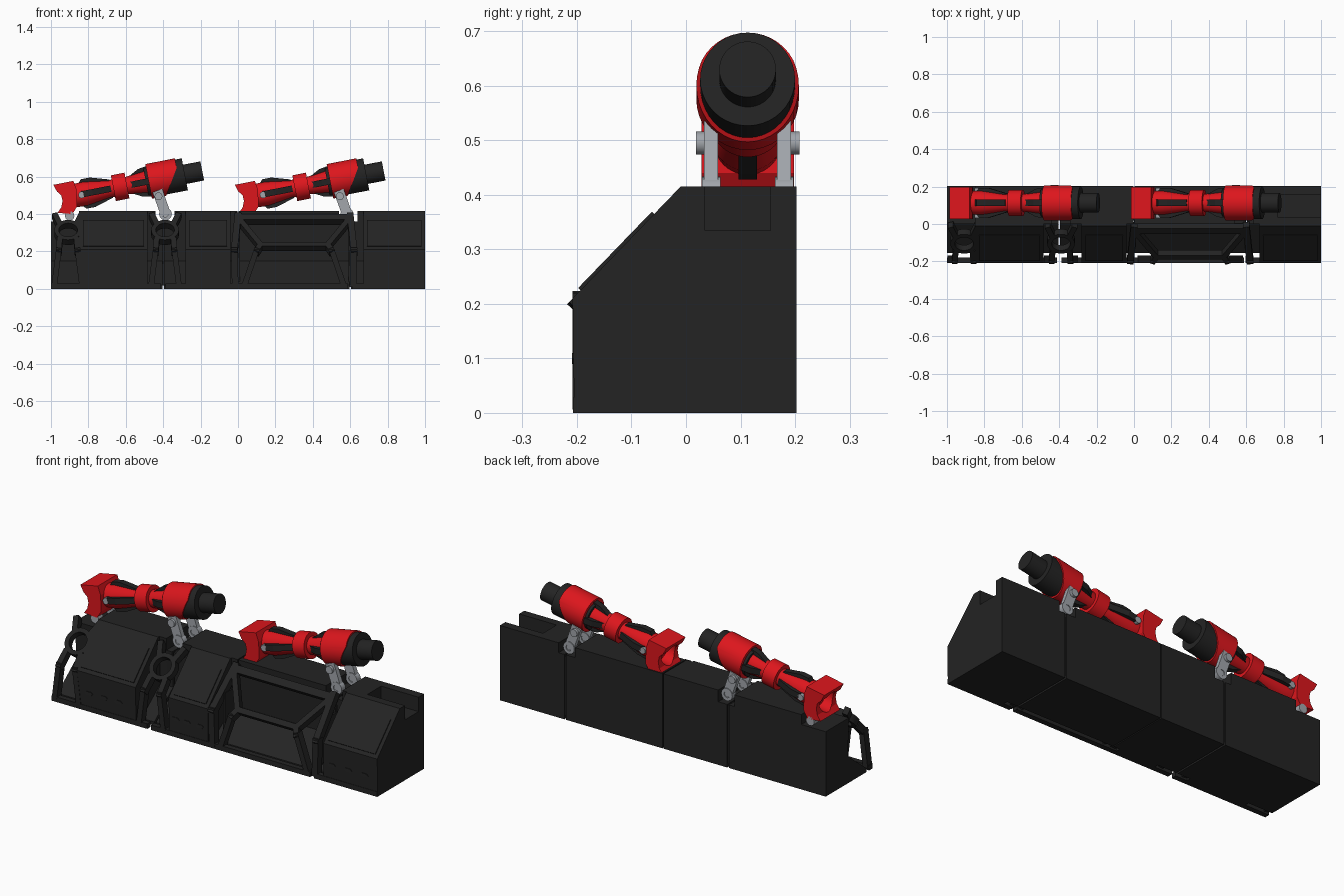
import bpy, bmesh, math
from mathutils import Matrix, Vector

if "Cube" in bpy.data.objects:
    bpy.data.objects.remove(bpy.data.objects["Cube"])


def material(name, rgb):
    m = bpy.data.materials.new(name)
    m.diffuse_color = (*rgb, 1)
    m.use_nodes = True
    m.node_tree.nodes["Principled BSDF"].inputs["Base Color"].default_value = m.diffuse_color
    return m


BLACK = material("black_metal", (0.017, 0.017, 0.017))
RED = material("red_paint", (0.72, 0.008, 0.012))
GREY = material("grey_steel", (0.36, 0.38, 0.41))
I = Matrix.Identity(4)


def finish(name, bm, mat, M=I, smooth=False):
    bmesh.ops.recalc_face_normals(bm, faces=bm.faces)
    if smooth:
        for f in bm.faces:
            f.smooth = True
        for e in bm.edges:
            e.smooth = e.calc_face_angle(0) < 0.55
    me = bpy.data.meshes.new(name)
    bm.to_mesh(me)
    bm.free()
    ob = bpy.data.objects.new(name, me)
    ob.matrix_world = M
    me.materials.append(mat)
    bpy.context.collection.objects.link(ob)
    return ob


def prism(name, pts, axis, a, b, mat, M=I):
    """Extrude a 2D outline along x (points are y,z) or y (points are x,z)."""
    bm = bmesh.new()
    put = (lambda p: (a, p[0], p[1])) if axis == 'x' else (lambda p: (p[0], a, p[1]))
    f = bm.faces.new([bm.verts.new(put(p)) for p in pts])
    r = bmesh.ops.extrude_face_region(bm, geom=[f])
    vec = (b - a, 0, 0) if axis == 'x' else (0, b - a, 0)
    bmesh.ops.translate(bm, verts=[g for g in r['geom'] if isinstance(g, bmesh.types.BMVert)], vec=vec)
    return finish(name, bm, mat, M)


def box(name, x, y, z, mat, M=I):
    return prism(name, [(y[0], z[0]), (y[1], z[0]), (y[1], z[1]), (y[0], z[1])], 'x', x[0], x[1], mat, M)


def lathe(name, prof, mat, M=I, closed=False, steps=40, cut=None):
    """Revolve (u, radius) points about the local x axis."""
    bm = bmesh.new()
    vs = [bm.verts.new((u, 0, r)) for u, r in prof]
    es = [bm.edges.new(p) for p in zip(vs, vs[1:])]
    if closed:
        es.append(bm.edges.new((vs[-1], vs[0])))
    bmesh.ops.spin(bm, geom=vs + es, cent=(0, 0, 0), axis=(1, 0, 0), angle=2 * math.pi, steps=steps)
    bmesh.ops.remove_doubles(bm, verts=bm.verts, dist=1e-5)
    if cut:
        r = bmesh.ops.bisect_plane(bm, geom=bm.verts[:] + bm.edges[:] + bm.faces[:], plane_co=cut[0],
                                   plane_no=cut[1], clear_outer=True)
        bmesh.ops.holes_fill(bm, edges=[e for e in bm.edges if e.is_boundary], sides=0)
    return finish(name, bm, mat, M, True)


def disc(u0, u1, r):
    return [(u0, 0), (u0, r), (u1, r), (u1, 0)]


# Front skin of the base: vertical below the fold, sloped above it
FOLD, SLOPE = 0.21, 0.198 / 0.205


def skin(x, z):
    return Vector((x, -0.208 + max(0, z - FOLD) * SLOPE, z))


N_UP = Vector((0, -1, SLOPE)).normalized()
N_LOW = Vector((0, -1, 0))


def strut(name, path, w=0.03, t=0.04):
    for (x0, z0), (x1, z1) in zip(path, path[1:]):
        p, q = skin(x0, z0), skin(x1, z1)
        n = N_UP if max(z0, z1) > FOLD + 0.001 else N_LOW
        d = (q - p).normalized()
        M = Matrix((d, n.cross(d), n)).transposed().to_4x4()
        M.translation = p
        L = (q - p).length
        box(name, (-w * .3, L + w * .3), (-w / 2, w / 2), (-t, 0), BLACK, M)


# Base body: solid panels alternating with recessed bays
B = 0.203
full = [(-0.205, 0), (B, 0), (B, .415), (-.01, .415), (-.208, FOLD)]
channel = [(-0.205, 0), (B, 0), (B, .415), (.155, .415), (.155, .335), (.035, .335), (.035, .415),
           (-.01, .415), (-.208, FOLD)]


def core(top):
    return [(-.155, 0), (B, 0), (B, top), (0, top), (.01, .15), (-.155, .02)]


for x0, x1, prof in [(-1, -.85, core(.36)), (-.85, -.483, full), (-.483, -.44, core(.415)),
                     (-.44, -.405, core(.35)), (-.395, -.34, core(.35)), (-.34, -.28, core(.415)),
                     (-.28, -.04, full), (-.04, -.003, core(.415)), (.003, .54, core(.415)),
                     (.54, .595, core(.36)), (.605, .64, core(.36)), (.64, .67, core(.415)),
                     (.67, .77, full), (.77, 1, channel)]:
    prism("base_segment", prof, 'x', x0, x1, BLACK)
for x in (-.4, 0, .6):
    box("seam_filler", (x - .006, x + .006), (.02, B - .008), (.018, .345), BLACK)
for x0, x1 in [(-1, -.412), (-.388, .588), (.612, 1)]:
    box("front_sill", (x0, x1), (-.2075, -.178), (0, .028), BLACK)

# Raised cover plates and small slots on the solid panels
for x0, x1, slots in [(-.85, -.483, (-.77, -.68, -.59)), (-.28, -.04, (-.24, -.17, -.09)),
                      (.67, 1, (.72, .82, .92))]:
    a, b = skin(0, .225), skin(0, .365)
    o = N_UP * .006
    prism("slope_cover", [(v.y, v.z) for v in (a - o, a + o, b + o, b - o)], 'x', x0 + .02, x1 - .02, BLACK)
    for x in slots:
        pill = [(x - .025, .10), (x - .015, .09), (x + .015, .09), (x + .025, .10), (x + .015, .11), (x - .015, .11)]
        prism("slot_cap", pill, 'y', -.2095, -.2, BLACK)

# Large open bay framed by braces
strut("bay_top_beam", [(.02, .385), (.58, .385)], .04)
strut("bay_cross_beam", [(.12, .24), (.48, .24)])
for s in (-1, 1):
    X = lambda d: .3 + s * d
    strut("bay_diagonal", [(X(.3), .385), (X(.18), .24)])
    strut("bay_leg", [(X(.18), .24), (X(.2), FOLD), (X(.265), .02)])
    strut("bay_column", [(X(.3), .40), (X(.32), FOLD), (X(.315), .02)], .035)
    box("bay_cheek", tuple(sorted((X(.29), X(.3)))), (-.13, .02), (.01, .28), BLACK)

# Ring frames in the two narrow bays
for cx in (-.908, -.39):
    M = Matrix((N_UP, (1, 0, 0), N_UP.cross(Vector((1, 0, 0))))).transposed().to_4x4()
    M.translation = skin(cx, .315)
    lathe("ring_frame", [(-.04, .05), (0, .05), (0, .074), (-.04, .074)], BLACK, M, True, 24)
    for s in (-1, 1):
        strut("ring_leg", [(cx + s * .045, .27), (cx + s * .05, FOLD), (cx + s * .074, .02)])
        strut("ring_horn", [(cx + s * .045, .35), (cx + s * .07, .40)])


# Tilted cannon with rear clevis and pivot bracket
def cannon(ox):
    Y = .113
    M = Matrix.Translation((ox - .63, Y, .545)) @ Matrix.Rotation(math.radians(-11), 4, 'Y')
    lathe("barrel_body", [(-.25, 0), (-.25, .062), (-.19, .066), (-.06, .047), (-.037, .047), (-.037, .07),
                          (.037, .07), (.037, .047), (.16, .062), (.16, 0)], RED, M)
    lathe("muzzle_drum", disc(.155, .316, .094), RED, M, cut=((.29, 0, 0), (.85, 0, -.52)))
    lathe("muzzle_core", disc(.17, .352, .087), BLACK, M)
    lathe("muzzle_tip", disc(.34, .447, .052), BLACK, M)
    lathe("drum_flange", disc(.14, .158, .075), BLACK, M)
    for k in range(4):
        R = M @ Matrix.Rotation(k * math.pi / 2, 4, 'X')
        prism("rear_fin", [(-.23, .04), (-.2, .08), (-.15, .08), (-.05, .05), (-.05, .03)],
              'y', -.017, .017, BLACK, R)
        prism("front_fin", [(.045, .04), (.11, .075), (.16, .083), (.16, .03)], 'y', -.017, .017, BLACK, R)

    # Clevis: curved jaw block with a round pocket
    jaw = [(-.987, .556), (-.88, .577), (-.863, .53), (-.86, .44), (-.885, .40), (-.965, .406),
           (-.945, .435), (-.938, .47), (-.945, .50), (-.968, .52)]
    clevis = prism("rear_clevis", [(x + ox, z) for x, z in jaw], 'y', Y - .085, Y + .085, RED)
    pocket = lathe("pocket_cutter", disc(-.45, -.275, .058), RED, M, steps=24)
    pocket.hide_render = True
    pocket.hide_viewport = True
    mod = clevis.modifiers.new("pocket", 'BOOLEAN')
    mod.operation, mod.object, mod.solver = 'DIFFERENCE', pocket, 'EXACT'

    spin_y = Matrix.Rotation(math.pi / 2, 4, 'Z')
    # Grey bracket arms, bolts and pivots on both sides
    for s in (-1, 1):
        a, b = sorted((Y + s * .054, Y + s * .08))
        arm = [(-.457, .515), (-.405, .535), (-.362, .41), (-.38, .385), (-.412, .39)]
        prism("bracket_arm", [(x + ox, z) for x, z in arm], 'y', a, b, GREY)
        P = lambda x, z, d: Matrix.Translation((x + ox, Y + s * d, z)) @ spin_y
        lathe("bracket_eye", [(-.017, .017), (-.017, .034), (.017, .034), (.017, .017)], GREY,
              P(-.388, .40, .067), True, 20)
        lathe("bracket_bolt", disc(-.012, .012, .021), GREY, P(-.425, .495, .083), steps=16)
        lathe("rear_bolt", disc(-.012, .012, .018), GREY, P(-.836, .502, .068), steps=16)
        lathe("clevis_pin", disc(-.02, .02, .025), GREY, P(-.90, .39, .065), steps=16)


for ox in (0, .97):
    cannon(ox)
